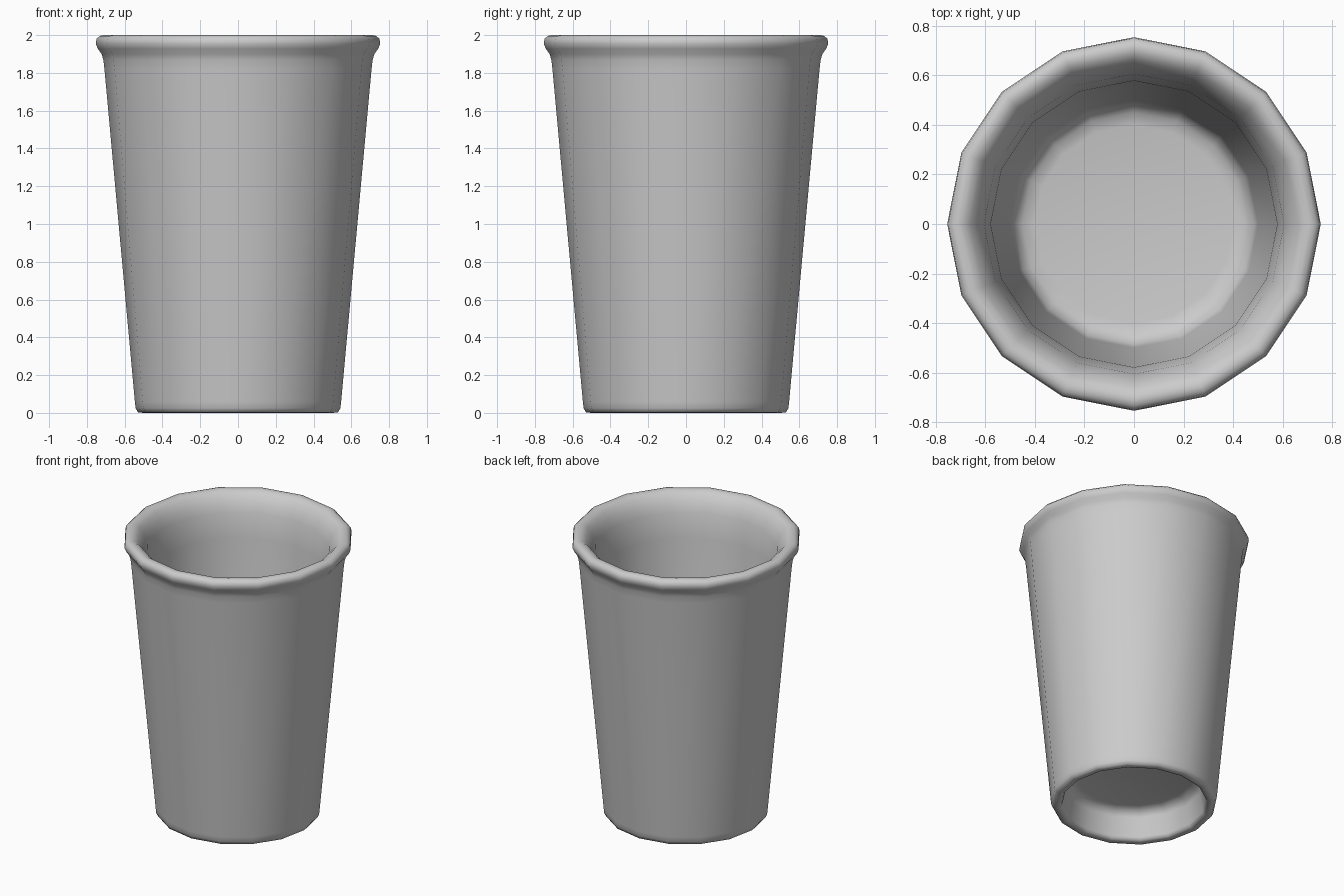
import bpy, bmesh, math

if "Cube" in bpy.data.objects:
    bpy.data.objects.remove(bpy.data.objects["Cube"])

SIDES = 16

# Closed cup section (radius, height): underside centre -> outer wall -> rim -> inside floor centre
profile = [
    (0.0, 0.21), (0.38, 0.21), (0.43, 0.195), (0.45, 0.16),    # recess under the cup
    (0.47, 0.025), (0.48, 0.005), (0.50, 0.0), (0.53, 0.003), (0.542, 0.025),  # foot
    (0.546, 0.06), (0.707, 1.82), (0.713, 1.87),               # tapered wall
    (0.722, 1.9), (0.742, 1.928), (0.753, 1.955), (0.749, 1.98),
    (0.732, 1.996), (0.71, 2.0), (0.687, 1.995), (0.66, 1.975),  # rolled rim
    (0.63, 1.93), (0.605, 1.87), (0.578, 1.70), (0.50, 0.36),  # inner wall
    (0.485, 0.30), (0.45, 0.27), (0.40, 0.26), (0.0, 0.26),    # inside floor
]

# Cup body: spin the section around z
bm = bmesh.new()
verts = [bm.verts.new((r, 0, z)) for r, z in profile]
edges = [bm.edges.new(pair) for pair in zip(verts, verts[1:])]
bmesh.ops.spin(bm, geom=verts + edges, cent=(0, 0, 0), axis=(0, 0, 1),
               angle=math.tau, steps=SIDES, use_duplicate=False)
bmesh.ops.remove_doubles(bm, verts=bm.verts, dist=0.0005)
bmesh.ops.recalc_face_normals(bm, faces=bm.faces)
for f in bm.faces:
    f.smooth = True

mesh = bpy.data.meshes.new("cup")
bm.to_mesh(mesh)
bm.free()
cup = bpy.data.objects.new("cup", mesh)
bpy.context.collection.objects.link(cup)
